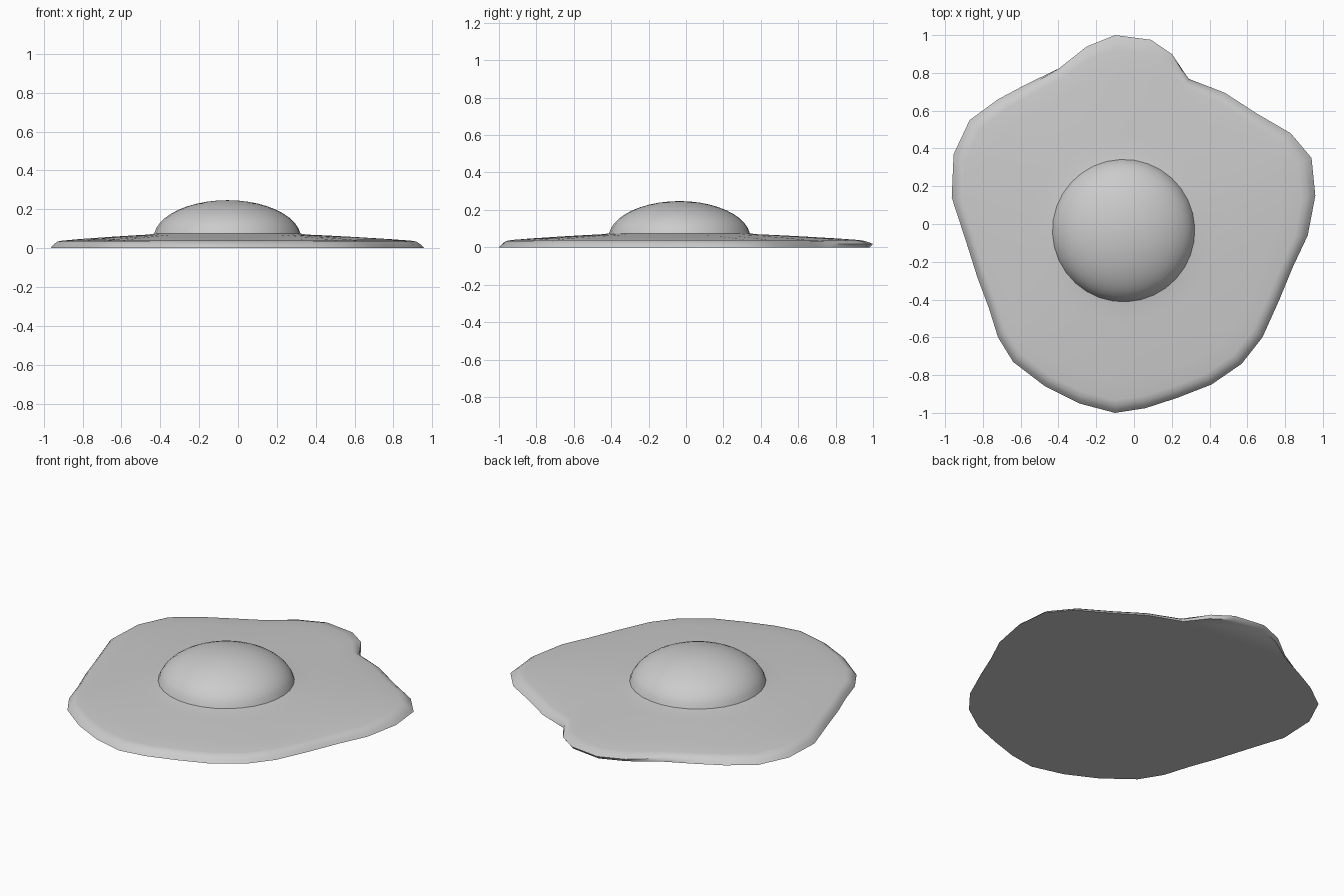
import bpy, bmesh, math
from mathutils import Vector

cube = bpy.data.objects.get("Cube")
if cube:
    bpy.data.objects.remove(cube, do_unlink=True)

# Plain grey for the whole egg
grey = bpy.data.materials.new("light_grey")
grey.use_nodes = True
COLOUR = (0.6, 0.6, 0.6, 1)
grey.diffuse_color = COLOUR
grey.node_tree.nodes["Principled BSDF"].inputs["Base Color"].default_value = COLOUR

# Wavy outline of the egg white, anticlockwise from the back
OUTLINE = [(-.10, 1), (-.25, .94), (-.40, .83), (-.57, .74), (-.72, .66), (-.87, .55),
           (-.955, .37), (-.965, .14), (-.89, -.09), (-.83, -.28), (-.77, -.44),
           (-.72, -.60), (-.64, -.73), (-.47, -.86), (-.29, -.95), (-.10, -1),
           (.06, -.975), (.23, -.92), (.41, -.85), (.57, -.74), (.68, -.60),
           (.77, -.40), (.84, -.23), (.92, -.06), (.96, .15), (.94, .35),
           (.83, .48), (.65, .585), (.48, .695), (.29, .77), (.20, .90), (.09, .975)]
CENTRE = Vector((-.055, -.035))
RADIUS, BASE, RISE = .38, .05, .197     # flattened ball of the yolk
N = len(OUTLINE)
rim = [Vector(p) for p in OUTLINE]
start = math.atan2(rim[0].y - CENTRE.y, rim[0].x - CENTRE.x)


def circle(radius):
    return [CENTRE + radius * Vector((math.cos(start + math.tau * i / N),
                                      math.sin(start + math.tau * i / N)))
            for i in range(N)]


bm = bmesh.new()


def ring(points, z):
    return [bm.verts.new((p.x, p.y, z)) for p in points]


def inset(amounts):
    return [p.lerp(c, a) for p, c, a in zip(rim, circle(.41), amounts)]


# Egg white: the edge tucks under at the back and slopes out elsewhere
tuck = [min(max((p.y - .75) / .15, 0), 1) for p in rim]
rings = [ring(inset([.025 * t for t in tuck]), 0),
         ring(inset([.03 * (1 - t) for t in tuck]), .018)]
for amount, z in ((.07, .034), (.12, .039), (.3, .047), (.6, .058), (.85, .066), (1, .07)):
    rings.append(ring(inset([amount] * N), z))

# Yolk: dome rising out of the white
first = math.asin((.075 - BASE) / RISE)
STEPS = 10
for k in range(STEPS):
    a = first + (math.pi / 2 - first) * k / STEPS
    rings.append(ring(circle(RADIUS * math.cos(a)), BASE + RISE * math.sin(a)))

for low, high in zip(rings, rings[1:]):
    for i in range(N):
        j = (i + 1) % N
        bm.faces.new((low[i], low[j], high[j], high[i]))
top = bm.verts.new((CENTRE.x, CENTRE.y, BASE + RISE))
for i in range(N):
    bm.faces.new((rings[-1][i], rings[-1][(i + 1) % N], top))

# Flat underside
bm.faces.new(rings[0][::-1])
bmesh.ops.recalc_face_normals(bm, faces=bm.faces[:])

mesh = bpy.data.meshes.new("fried_egg")
bm.to_mesh(mesh)
bm.free()
mesh.materials.append(grey)
egg = bpy.data.objects.new("fried_egg", mesh)
bpy.context.collection.objects.link(egg)
bpy.context.view_layer.objects.active = egg
egg.select_set(True)
bpy.ops.object.shade_smooth_by_angle(angle=math.radians(50))
